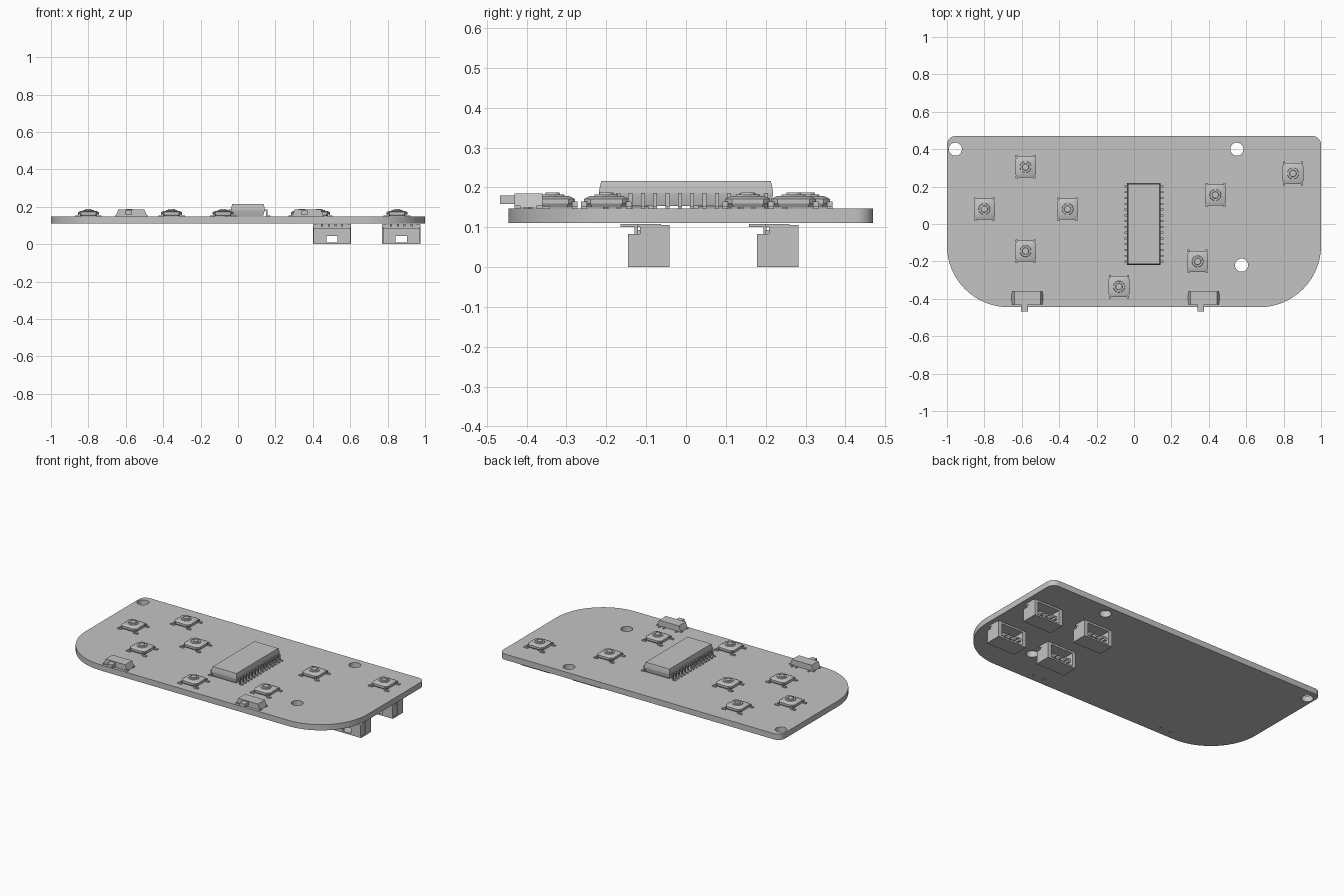
import bpy, bmesh, math

old = bpy.data.objects.get("Cube")
if old:
    bpy.data.objects.remove(old, do_unlink=True)

grey = bpy.data.materials.new("plain grey")
grey.use_nodes = True
colour = (0.55, 0.55, 0.55, 1)
grey.diffuse_color = colour
grey.node_tree.nodes["Principled BSDF"].inputs["Base Color"].default_value = colour

BOARD_LOW, BOARD_TOP = 0.11, 0.147


# Outline helpers
def rect(x0, x1, y0, y1):
    return [(x0, y0), (x1, y0), (x1, y1), (x0, y1)]


def octagon(h, c):
    k = h - c
    return [(-k, -h), (k, -h), (h, -k), (h, k), (k, h), (-k, h), (-h, k), (-h, -k)]


def circle(r, x=0, y=0, n=32):
    return [(x + r * math.cos(math.tau * i / n), y + r * math.sin(math.tau * i / n))
            for i in range(n)]


def arc(x, y, r, start, steps=16):
    return [(x + r * math.cos(start + math.pi / 2 * i / steps),
             y + r * math.sin(start + math.pi / 2 * i / steps)) for i in range(steps + 1)]


# Solid helpers
def loft(bm, *sections):
    rings = [[bm.verts.new((x, y, z)) for x, y in outline] for outline, z in sections]
    for a, b in zip(rings, rings[1:]):
        for i in range(len(a)):
            j = (i + 1) % len(a)
            bm.faces.new((a[i], a[j], b[j], b[i]))
    bm.faces.new(rings[0][::-1])
    bm.faces.new(rings[-1])


def box(bm, x0, x1, y0, y1, z0, z1):
    outline = rect(x0, x1, y0, y1)
    loft(bm, (outline, z0), (outline, z1))


def finish(bm, name):
    mesh = bpy.data.meshes.new(name)
    bmesh.ops.recalc_face_normals(bm, faces=bm.faces)
    bm.to_mesh(mesh)
    bm.free()
    mesh.materials.append(grey)
    return mesh


def place(mesh, spots):
    for i, (x, y) in enumerate(spots):
        obj = bpy.data.objects.new(f"{mesh.name}_{i + 1}", mesh)
        obj.location = (x, y, 0)
        bpy.context.collection.objects.link(obj)
        if i == 0:
            smooth(obj)


def smooth(obj):
    bpy.ops.object.select_all(action="DESELECT")
    obj.select_set(True)
    bpy.context.view_layer.objects.active = obj
    bpy.ops.object.shade_smooth_by_angle(angle=math.radians(30))


# Circuit board: rounded outline with mounting and locating holes
switch_spots = [(-0.57, -0.395), (0.373, -0.395)]
big, small = 0.33, 0.045
left, right, front, back = -1, 1, -0.445, 0.47
loops = [arc(right - small, back - small, small, 0, 8)
         + arc(left + small, back - small, small, math.pi / 2, 8)
         + arc(left + big, front + big, big, math.pi)
         + arc(right - big, front + big, big, 1.5 * math.pi)]
loops += [circle(0.035, x, y) for x, y in [(-0.955, 0.4), (0.55, 0.4), (0.575, -0.22)]]
loops += [circle(0.01, x + s * 0.036, y - 0.005, 16) for x, y in switch_spots for s in (-1, 1)]
curve = bpy.data.curves.new("circuit_board", "CURVE")
curve.dimensions = "2D"
curve.fill_mode = "BOTH"
curve.extrude = (BOARD_TOP - BOARD_LOW) / 2
for loop in loops:
    spline = curve.splines.new("POLY")
    spline.points.add(len(loop) - 1)
    for point, (x, y) in zip(spline.points, loop):
        point.co = (x, y, 0, 1)
    spline.use_cyclic_u = True
board = bpy.data.objects.new("circuit_board", curve)
board.location.z = (BOARD_LOW + BOARD_TOP) / 2
bpy.context.collection.objects.link(board)
curve.materials.append(grey)
bpy.ops.object.select_all(action="DESELECT")
board.select_set(True)
bpy.context.view_layer.objects.active = board
bpy.ops.object.convert(target="MESH")
smooth(board)

# Push buttons: stepped body, raised collar, plunger and four feet
bm = bmesh.new()
loft(bm, (octagon(0.05, 0.014), 0.15), (octagon(0.056, 0.016), 0.16),
     (octagon(0.056, 0.016), 0.171), (octagon(0.042, 0.014), 0.178))
loft(bm, (circle(0.031), 0.177), (circle(0.029), 0.182))
loft(bm, (circle(0.019), 0.181), (circle(0.017), 0.187))
for sx in (-1, 1):
    for sy in (-1, 1):
        x, y = sx * 0.057, sy * 0.056
        box(bm, x - 0.014, x + 0.014, y - 0.007, y + 0.007, BOARD_TOP, 0.153)
        x = sx * 0.048
        box(bm, x - 0.005, x + 0.005, y - 0.007, y + 0.007, 0.15, 0.165)
place(finish(bm, "push_button"),
      [(0.85, 0.27), (0.435, 0.155), (0.34, -0.2), (-0.08, -0.335),
       (-0.58, 0.305), (-0.8, 0.08), (-0.355, 0.08), (-0.58, -0.145)])

# Chip: tapered package
bm = bmesh.new()
sections = [(0.082, 0.21, 0.153), (0.09, 0.219, 0.183), (0.09, 0.219, 0.188), (0.084, 0.213, 0.216)]
loft(bm, *[(rect(-w, w, -l, l), z) for w, l, z in sections])
chip_spot = [(0.053, 0)]
place(finish(bm, "chip_body"), chip_spot)

# Chip pins: bent legs in two rows
bm = bmesh.new()
for i in range(14):
    y = (i - 6.5) * 0.0309
    for s in (-1, 1):
        for a, b, z0, z1 in [(0.085, 0.104, 0.179, 0.186), (0.098, 0.105, BOARD_TOP, 0.186),
                             (0.098, 0.122, BOARD_TOP, 0.153)]:
            x0, x1 = sorted((s * a, s * b))
            box(bm, x0, x1, y - 0.005, y + 0.005, z0, z1)
place(finish(bm, "chip_pins"), chip_spot)

# Slide switches: metal case, lever over the front edge, feet, pins and pegs
bm = bmesh.new()
loft(bm, (rect(-0.084, 0.084, -0.035, 0.035), 0.149),
     (rect(-0.07, 0.07, -0.035, 0.035), 0.185))
box(bm, -0.034, 0.002, -0.072, -0.03, 0.158, 0.179)
for s in (-1, 1):
    for y in (-0.028, 0.028):
        box(bm, s * 0.079 - 0.009, s * 0.079 + 0.009, y - 0.008, y + 0.008, BOARD_TOP, 0.154)
    loft(bm, (circle(0.0085, s * 0.036, -0.005, 16), 0.115),
         (circle(0.0085, s * 0.036, -0.005, 16), 0.15))
for x in (-0.06, 0.03, 0.06):
    box(bm, x - 0.005, x + 0.005, 0.03, 0.053, BOARD_TOP, 0.152)
place(finish(bm, "slide_switch"), switch_spots)

# Cable sockets under the board: hollow shell open to the rear
bm = bmesh.new()
W, D = 0.102, 0.052
box(bm, -W, W, -D, D, 0, 0.01)
box(bm, -W, W, -0.022, D, 0.093, 0.105)
for s in (-1, 1):
    x0, x1 = sorted((s * 0.078, s * (W - 0.003)))
    box(bm, x0, x1, -D, D, 0.01, 0.083)
    box(bm, x0, x1, -0.022, D, 0.083, 0.093)
    x0, x1 = sorted((s * 0.09, s * W))
    box(bm, x0, x1, -0.005, D, 0.01, 0.093)
    x0, x1 = sorted((s * 0.062, s * 0.078))
    box(bm, x0, x1, -D, 0.035, 0.04, 0.06)
    x0, x1 = sorted((s * 0.03, s * 0.078))
    box(bm, x0, x1, -D, -0.03, 0.01, 0.043)
    x0, x1 = sorted((s * 0.082, s * 0.1))
    box(bm, x0, x1, -0.03, 0.03, 0.1, 0.108)
box(bm, -0.078, 0.078, -D, -0.03, 0.043, 0.083)
box(bm, -0.078, 0.078, -0.03, -0.022, 0.07, 0.093)
place(finish(bm, "cable_socket"), [(x, y) for x in (0.503, 0.873) for y in (-0.093, 0.23)])

# Socket contacts: prongs inside and solder tails in front
bm = bmesh.new()
for i in range(4):
    x = (i - 1.5) * 0.036
    box(bm, x - 0.005, x + 0.005, -0.03, 0.035, 0.05, 0.06)
    box(bm, x - 0.005, x + 0.005, -0.072, -0.02, 0.101, 0.108)
    box(bm, x - 0.005, x + 0.005, -0.036, -0.028, 0.08, 0.108)
place(finish(bm, "socket_contacts"), [(x, y) for x in (0.503, 0.873) for y in (-0.093, 0.23)])
